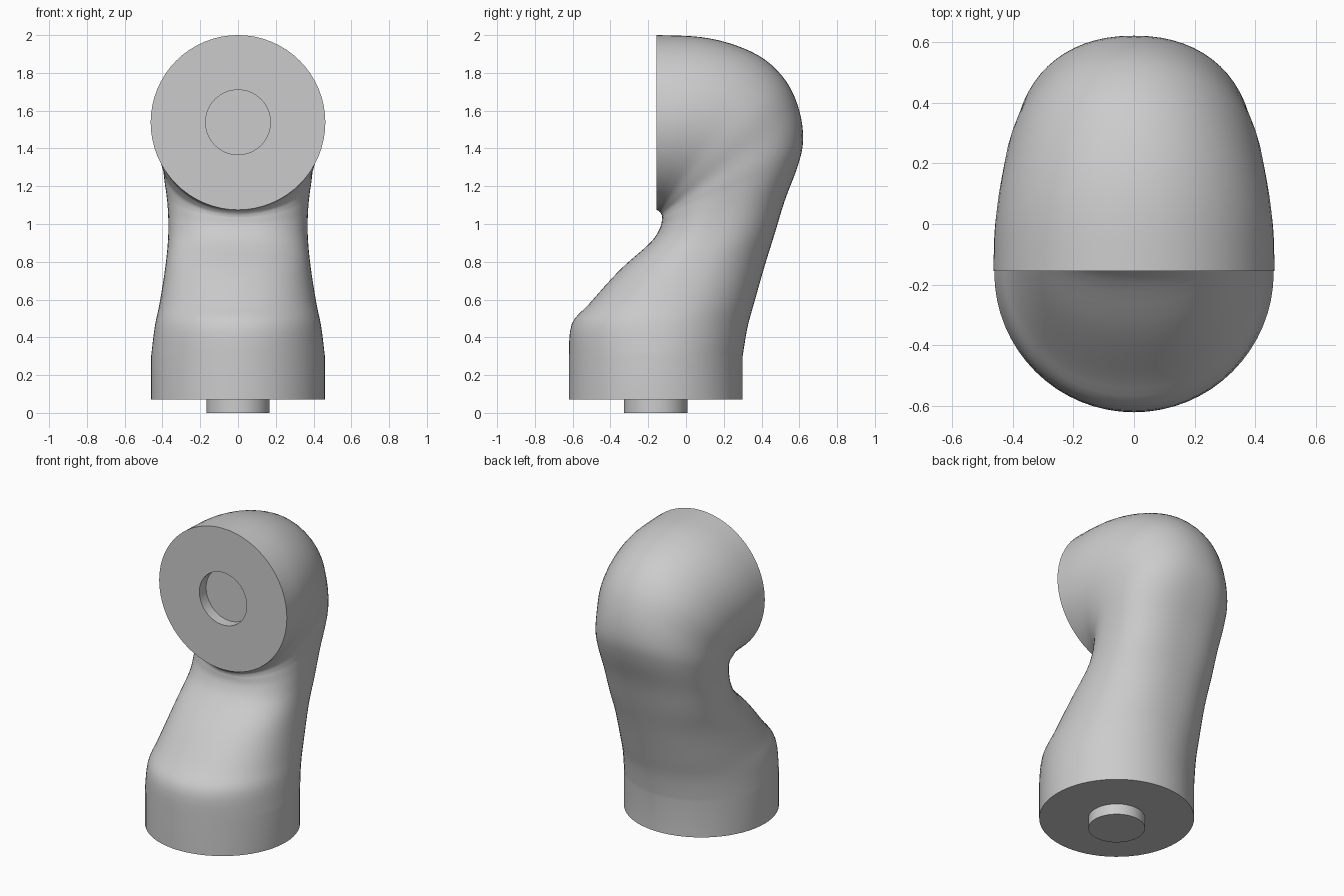
import bpy, bmesh, math
from mathutils import Vector

old = bpy.data.objects.get("Cube")
if old:
    bpy.data.objects.remove(old, do_unlink=True)

SIDES, STEPS = 64, 4

grey = bpy.data.materials.new("plain grey")
grey.use_nodes = True
grey.diffuse_color = (0.6, 0.6, 0.6, 1)
grey.node_tree.nodes["Principled BSDF"].inputs["Base Color"].default_value = grey.diffuse_color


def section(front_y, front_z, back_y, back_z, half_width, power):
    """Rounded cross-section spanning from a front point to a back point."""
    f, b = Vector((0, front_y, front_z)), Vector((0, back_y, back_z))
    mid, half = (f + b) / 2, (b - f) / 2
    ring = []
    for i in range(SIDES):
        a = math.tau * i / SIDES
        c, s = math.cos(a), math.sin(a)
        u = math.copysign(abs(c) ** (2 / power), c)
        v = math.copysign(abs(s) ** (2 / power), s)
        ring.append(mid + half * v + Vector((half_width * u, 0, 0)))
    return ring


def smooth_rows(rows):
    """Catmull-Rom interpolation between section rows."""
    out = []
    for i in range(len(rows) - 1):
        four = [rows[max(i - 1, 0)], rows[i], rows[i + 1], rows[min(i + 2, len(rows) - 1)]]
        for k in range(STEPS):
            t = k / STEPS
            out.append([b + t / 2 * (c - a + t * (2 * a - 5 * b + 4 * c - d + t * (3 * (b - c) + d - a)))
                        for a, b, c, d in zip(*four)])
    return out + [rows[-1]]


def loft(name, rings):
    """Skin a list of rings and cap both ends."""
    bm = bmesh.new()
    loops = [[bm.verts.new(p) for p in ring] for ring in rings]
    for lo, hi in zip(loops, loops[1:]):
        for i in range(SIDES):
            j = (i + 1) % SIDES
            bm.faces.new((lo[i], lo[j], hi[j], hi[i]))
    bm.faces.new(loops[0][::-1])
    bm.faces.new(loops[-1])
    bmesh.ops.recalc_face_normals(bm, faces=bm.faces)
    mesh = bpy.data.meshes.new(name)
    bm.to_mesh(mesh)
    bm.free()
    mesh.materials.append(grey)
    obj = bpy.data.objects.new(name, mesh)
    bpy.context.collection.objects.link(obj)
    bpy.ops.object.select_all(action="DESELECT")
    obj.select_set(True)
    bpy.context.view_layer.objects.active = obj
    bpy.ops.object.shade_smooth_by_angle(angle=math.radians(40))
    return obj


# Bent body: front y, front z, back y, back z, half width, squareness
rows = [
    (-.62, .30, .30, .30, .46, 2),
    (-.605, .47, .325, .45, .44, 2.1),
    (-.51, .58, .36, .58, .415, 2.2),
    (-.35, .757, .418, .783, .385, 2.3),
    (-.19, .90, .47, .95, .37, 2.4),
    (-.137, .98, .524, 1.127, .37, 2.4),
    (-.127, 1.03, .593, 1.31, .38, 2.3),
    (-.127, 1.042, .62, 1.445, .39, 2.2),
    (-.13, 1.052, .60, 1.60, .40, 2.1),
    (-.135, 1.06, .534, 1.75, .42, 2.05),
    (-.14, 1.065, .418, 1.87, .435, 2),
    (-.145, 1.07, .26, 1.947, .45, 2),
    (-.15, 1.073, .075, 1.99, .46, 2),
    (-.155, 1.075, -.155, 2.0, .4625, 2),
]
rings = [section(-.62, .07, .30, .07, .46, 2)]
rings += [section(*row) for row in smooth_rows(rows)]
# Round socket sunk into the end face
for y in (-.155, -.085):
    rings.append(section(y, 1.367, y, 1.71, .1715, 2))
loft("bent_body", rings)

# Peg under the base
loft("base_peg", [section(-.328, z, .008, z, .168, 2) for z in (0, .08)])
